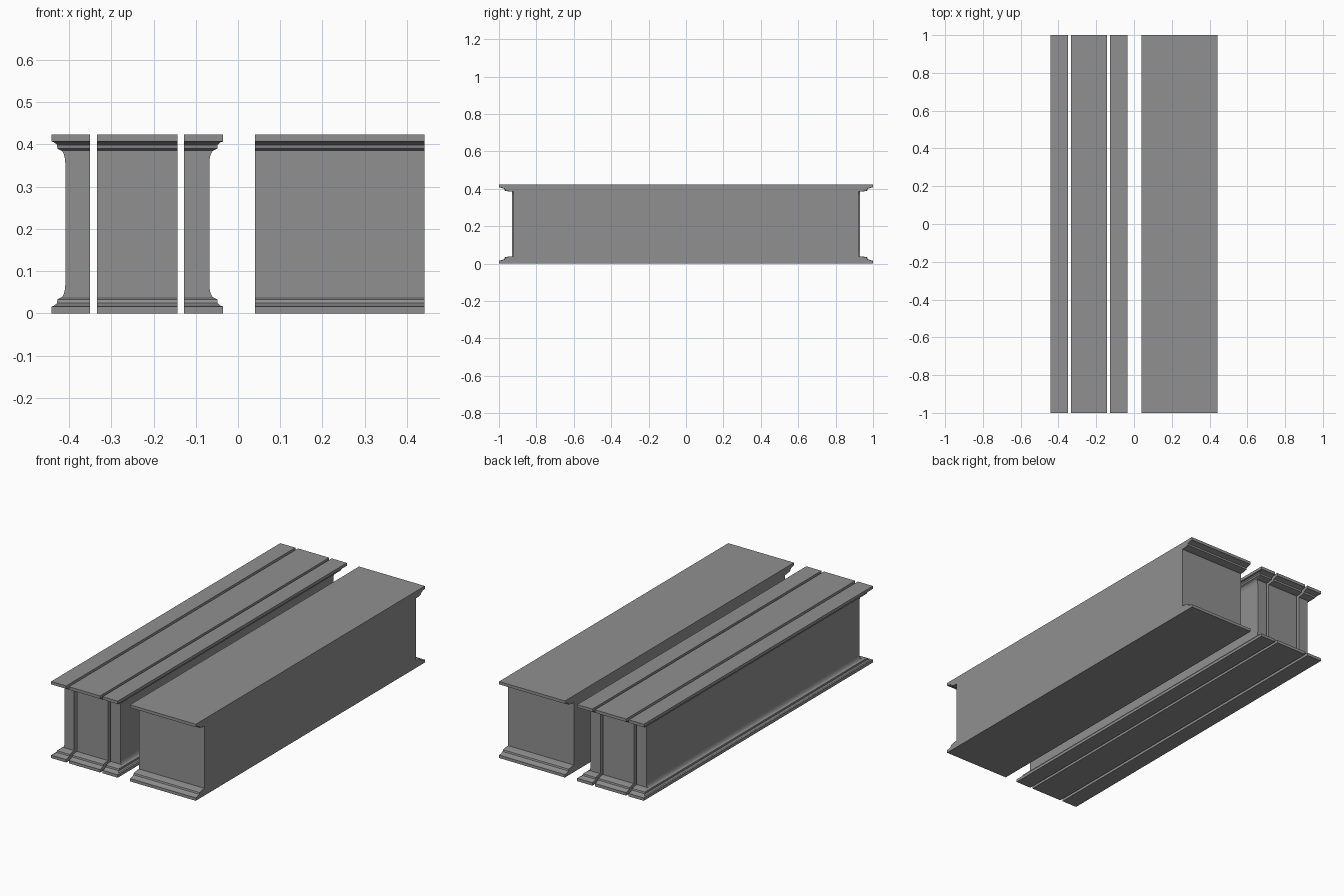
import bpy, bmesh, math

if "Cube" in bpy.data.objects:
    bpy.data.objects.remove(bpy.data.objects["Cube"])

H = 0.423
# moulding: side inset fraction, end inset fraction, height (lower half)
LOWER = [(0, 0, 0), (0, 0, .016), (.2, .2, .018), (.4, .4, .024),
         (.43, .43, .033), (.74, .74, .038), (.76, 1, .039)]
for i in range(1, 6):  # shallow cove on the sides; the ends stay straight
    a = i / 5 * math.pi / 2
    LOWER.append((.76 + .24 * math.sin(a), 1, .039 + .03 * (.4 * i / 5 + .6 * (1 - math.cos(a)))))
PROFILE = LOWER + [(fx, fy, H - z) for fx, fy, z in reversed(LOWER)]

grey = bpy.data.materials.new("dark_grey")
grey.diffuse_color = (.28, .28, .28, 1)
grey.use_nodes = True
grey.node_tree.nodes["Principled BSDF"].inputs["Base Color"].default_value = grey.diffuse_color


def section(name, x0, x1, left=0.0, right=0.0, depth=0.07):
    """Closed wall section; ends moulded front/back, optionally left/right."""
    bm = bmesh.new()
    rings = []
    for fx, fy, z in PROFILE:
        xa, xb, y = x0 + left * fx, x1 - right * fx, 1 - depth * fy
        rings.append([bm.verts.new(p) for p in
                      ((xa, -y, z), (xb, -y, z), (xb, y, z), (xa, y, z))])
    for a, b in zip(rings, rings[1:]):
        for i in range(4):
            j = (i + 1) % 4
            bm.faces.new((a[i], a[j], b[j], b[i]))
    bm.faces.new(rings[0][::-1])
    bm.faces.new(rings[-1])
    bmesh.ops.recalc_face_normals(bm, faces=bm.faces)
    me = bpy.data.meshes.new(name)
    bm.to_mesh(me)
    bm.free()
    me.materials.append(grey)
    ob = bpy.data.objects.new(name, me)
    bpy.context.collection.objects.link(ob)
    bpy.context.view_layer.objects.active = ob
    ob.select_set(True)
    bpy.ops.object.shade_smooth_by_angle(angle=math.radians(25))
    ob.select_set(False)


# three-part wall: end caps with side moulding and a plain middle
section("left_end_cap", -.442, -.35, left=.033)
section("middle_section", -.334, -.143)
section("right_end_cap", -.128, -.035, right=.033)
# wide straight section
section("wide_section", .04, .442, depth=.078)
